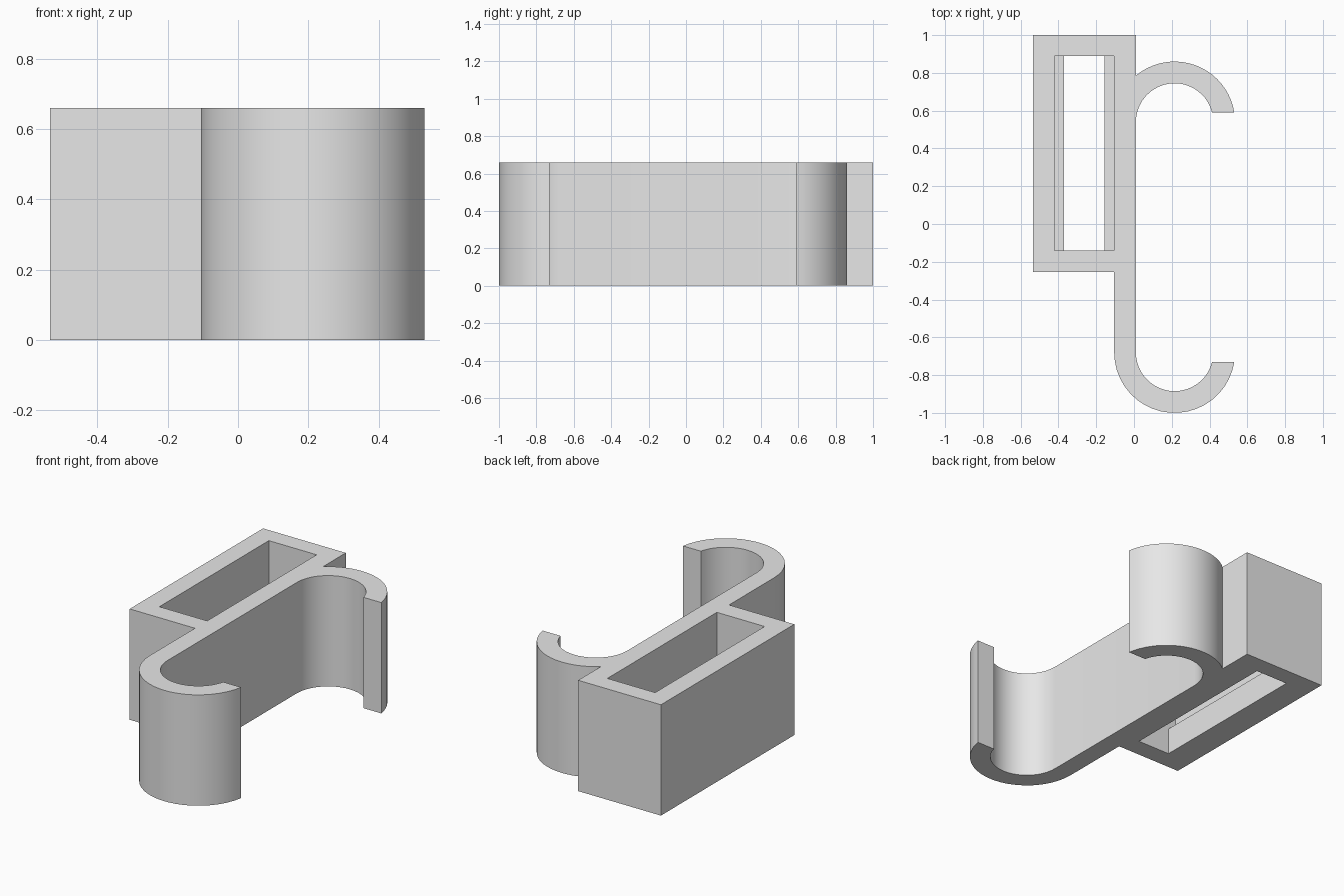
import bpy, bmesh
from math import asin, acos, cos, sin, pi

cube = bpy.data.objects.get("Cube")
if cube:
    bpy.data.objects.remove(cube, do_unlink=True)

HEIGHT, LEDGE = 0.66, 0.16
HOOK_X, LOW_Y, HIGH_Y = 0.215, -0.68, 0.54   # hook centres
OUTER, INNER, LIP = 0.32, 0.205, 0.05        # hook radii, overshoot of the tips
BACK = HOOK_X - OUTER                        # rear face of the spine
FRONT = HOOK_X - INNER                       # inner face of the spine


def arc(cy, radius, start, end, steps=20):
    angles = [start + (end - start) * i / steps for i in range(steps + 1)]
    return [(HOOK_X + radius * cos(a), cy + radius * sin(a)) for a in angles]


def rectangle(x0, x1, y0, y1):
    return [(x0, y0), (x1, y0), (x1, y1), (x0, y1)]


def prism(name, outline, z0, z1):
    bm = bmesh.new()
    face = bm.faces.new([bm.verts.new((x, y, z0)) for x, y in outline])
    top = bmesh.ops.extrude_face_region(bm, geom=[face], use_keep_orig=True)
    verts = [g for g in top["geom"] if isinstance(g, bmesh.types.BMVert)]
    bmesh.ops.translate(bm, verts=verts, vec=(0, 0, z1 - z0))
    bmesh.ops.recalc_face_normals(bm, faces=bm.faces)
    mesh = bpy.data.meshes.new(name)
    bm.to_mesh(mesh)
    bm.free()
    obj = bpy.data.objects.new(name, mesh)
    bpy.context.scene.collection.objects.link(obj)
    return obj


# Grey plastic
grey = bpy.data.materials.new("grey_plastic")
grey.use_nodes = True
grey.diffuse_color = (0.8, 0.8, 0.8, 1)
shader = next(n for n in grey.node_tree.nodes if n.type == "BSDF_PRINCIPLED")
shader.inputs["Base Color"].default_value = (0.8, 0.8, 0.8, 1)

# Box, spine and both hooks share one continuous outline
outer_tip, inner_tip = asin(LIP / OUTER), asin(LIP / INNER)
outline = [(-0.535, 1), (-0.535, -0.255), (BACK, -0.255)]
outline += arc(LOW_Y, OUTER, pi, 2 * pi - outer_tip)
outline += arc(LOW_Y, INNER, 2 * pi - inner_tip, pi)
outline += arc(HIGH_Y, INNER, pi, inner_tip)
outline += arc(HIGH_Y, OUTER, outer_tip, acos(-INNER / OUTER))
outline += [(FRONT, 1)]
clip = prism("hook_clip", outline, 0, HEIGHT)
clip.data.materials.append(grey)

# Wide pocket above, narrow slot through the floor, leaving two ledges
pocket = prism("pocket_cutter", rectangle(-0.42, BACK, -0.14, 0.89), LEDGE, HEIGHT + 0.1)
slot = prism("slot_cutter", rectangle(-0.37, -0.155, -0.14, 0.89), -0.1, LEDGE + 0.1)

bpy.ops.object.select_all(action="DESELECT")
bpy.context.view_layer.objects.active = clip
clip.select_set(True)
for cutter in (pocket, slot):
    cutter.hide_render = True
    cutter.data.materials.append(grey)
    cut = clip.modifiers.new(cutter.name, "BOOLEAN")
    cut.operation = "DIFFERENCE"
    cut.solver = "EXACT"
    cut.object = cutter
    bpy.ops.object.modifier_apply(modifier=cut.name)
    bpy.data.objects.remove(cutter, do_unlink=True)

# Smooth curves, crisp edges
bpy.ops.object.shade_smooth_by_angle(angle=pi / 6)
